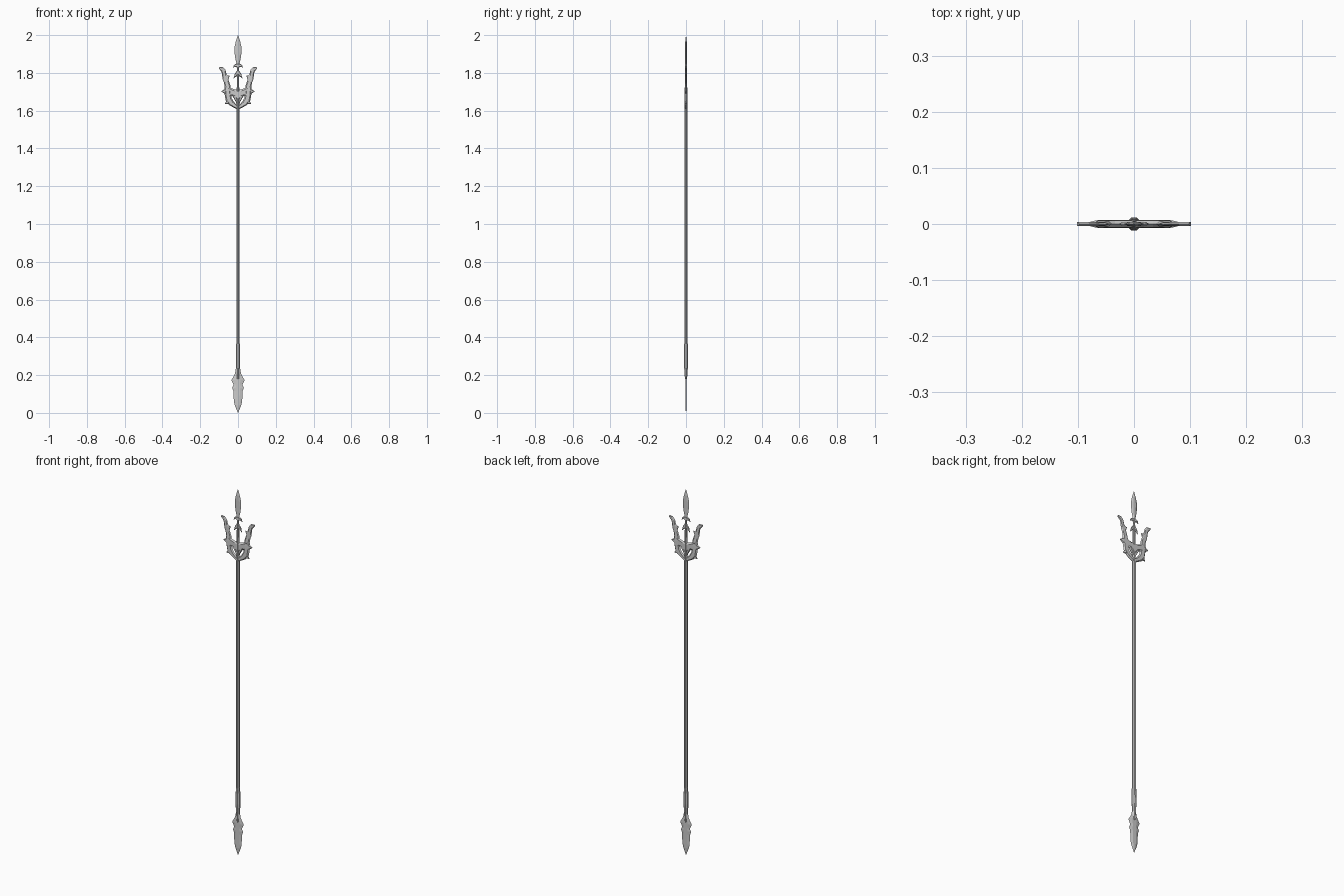
import bpy, bmesh
from math import pi
from mathutils import Matrix


def finish(name, bm):
    bmesh.ops.remove_doubles(bm, verts=bm.verts, dist=1e-5)
    bmesh.ops.recalc_face_normals(bm, faces=bm.faces)
    me = bpy.data.meshes.new(name)
    bm.to_mesh(me)
    bm.free()
    ob = bpy.data.objects.new(name, me)
    bpy.context.collection.objects.link(ob)
    return ob


def plate(name, stations, t, flat=0.2, mirror=False, thin_above=1.70):
    """Loft a bevelled hexagonal section through (outer x, z, inner x, z) stations;
    head plates get thinner above the bridge."""
    bm = bmesh.new()
    for sx in ((1, -1) if mirror else (1,)):
        rings = []
        for xo, zo, xi, zi in stations:
            w = ((xo - xi) ** 2 + (zo - zi) ** 2) ** 0.5
            top = (zo + zi) / 2 - thin_above
            d = min(t * max(0.5, 1 - max(0, top) * 10), w * 0.4)
            ring = []
            for f, y in ((0, 0), (flat, -d), (1 - flat, -d), (1, 0), (1 - flat, d), (flat, d)):
                ring.append(bm.verts.new((sx * (xo + (xi - xo) * f), y, zo + (zi - zo) * f)))
            rings.append(ring)
        for a, b in zip(rings, rings[1:]):
            for i in range(6):
                j = (i + 1) % 6
                bm.faces.new((a[i], a[j], b[j], b[i]))
        bm.faces.new(rings[0])
        bm.faces.new(rings[-1])
    return finish(name, bm)


def blade(name, profile, t):
    """Symmetric thin blade from (z, half width) pairs."""
    return plate(name, [(-w, z, w, z) for z, w in profile], t, 0.3, thin_above=9)


def rod(name, profile, sides=8):
    """Straight faceted rod from (z, radius) pairs, one flat facing front."""
    bm = bmesh.new()
    for (z0, r0), (z1, r1) in zip(profile, profile[1:]):
        m = Matrix.Translation((0, 0, (z0 + z1) / 2)) @ Matrix.Rotation(pi / sides, 4, 'Z')
        bmesh.ops.create_cone(bm, cap_ends=False, segments=sides, radius1=r0, radius2=r1,
                              depth=z1 - z0, matrix=m)
    bmesh.ops.remove_doubles(bm, verts=bm.verts, dist=1e-5)
    bmesh.ops.holes_fill(bm, edges=[e for e in bm.edges if e.is_boundary])
    return finish(name, bm)


# Shaft, lower grip and the stem inside the head
rod("shaft", [(0.3, 0.0095), (1.625, 0.0095)])
rod("grip", [(0.18, 0.006), (0.22, 0.0095), (0.28, 0.0125), (0.36, 0.0112), (0.37, 0.0098)])
rod("head_stem", [(1.6, 0.0085), (1.7, 0.0075), (1.8, 0.006), (1.85, 0.005)])

# Butt blade with notched shoulders
blade("butt_blade", [(0.29, 0.010), (0.23, 0.012), (0.205, 0.017), (0.187, 0.027),
                     (0.173, 0.035), (0.153, 0.025), (0.145, 0.025), (0.133, 0.031),
                     (0.115, 0.024), (0.06, 0.022), (0.04, 0.017), (0, 0.0005)], 0.0038)

# Central spear tip
blade("spear_tip", [(1.83, 0.006), (1.85, 0.008), (1.875, 0.014), (1.91, 0.019),
                    (1.935, 0.019), (1.965, 0.012), (2.0, 0.0005)], 0.004)

# Curved barbs on the central prong
plate("upper_barbs", [(0, 1.85, 0, 1.825), (0.012, 1.848, 0.010, 1.832),
                      (0.021, 1.842, 0.017, 1.832), (0.027, 1.828, 0.026, 1.827)], 0.008, mirror=True)
plate("lower_barbs", [(0, 1.825, 0, 1.785), (0.008, 1.808, 0.007, 1.782),
                      (0.017, 1.795, 0.014, 1.778), (0.024, 1.77, 0.023, 1.769)], 0.008, mirror=True)

# Side prongs with hooked tips
plate("side_prongs", [(0.102, 1.824, 0.098, 1.832), (0.087, 1.806, 0.080, 1.831),
                      (0.084, 1.788, 0.066, 1.815), (0.082, 1.768, 0.059, 1.785),
                      (0.075, 1.750, 0.048, 1.757), (0.071, 1.73, 0.040, 1.732),
                      (0.072, 1.705, 0.037, 1.706), (0.070, 1.68, 0.037, 1.688),
                      (0.064, 1.650, 0.033, 1.665), (0.047, 1.630, 0.023, 1.648),
                      (0.022, 1.616, 0.010, 1.634), (0, 1.605, 0, 1.625)], 0.007, mirror=True)

# Spikes along the outer and inner prong edges
for name, st in (
    ("outer_spikes", [(0.055, 1.725, 0.055, 1.68), (0.07, 1.715, 0.068, 1.688), (0.087, 1.704, 0.086, 1.700)]),
    ("base_spikes", [(0.048, 1.665, 0.042, 1.636), (0.058, 1.655, 0.052, 1.635), (0.070, 1.638, 0.069, 1.636)]),
    ("prong_barbs", [(0.066, 1.795, 0.058, 1.755), (0.054, 1.786, 0.050, 1.767), (0.045, 1.785, 0.044, 1.784)]),
):
    plate(name, st, 0.006, mirror=True)

# Bridge joining the prongs, and inner struts down to the collar
plate("bridge", [(0.054, 1.732, 0.054, 1.675), (0.034, 1.718, 0.034, 1.678),
                 (0.018, 1.713, 0.018, 1.672), (0, 1.712, 0, 1.645)], 0.0065, mirror=True)
plate("inner_struts", [(0.034, 1.69, 0.016, 1.695), (0.025, 1.67, 0.010, 1.675),
                       (0.012, 1.648, 0.001, 1.652), (0.006, 1.625, 0, 1.63)], 0.006, mirror=True)
